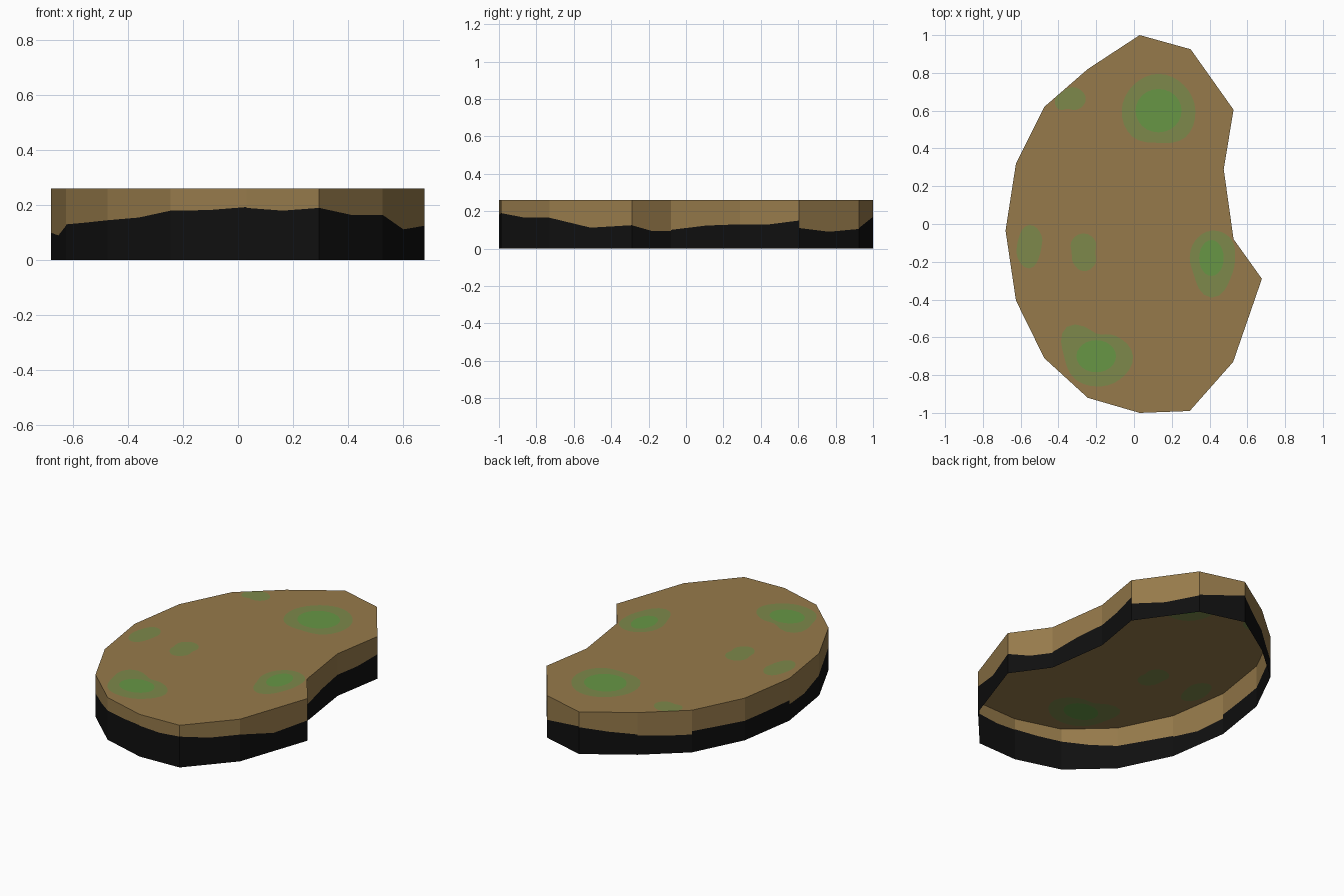
import bpy, bmesh, math
from mathutils import Vector

if "Cube" in bpy.data.objects:
    bpy.data.objects.remove(bpy.data.objects["Cube"])

H = 0.26


def material(name, rgb):
    m = bpy.data.materials.new(name)
    m.diffuse_color = (*rgb, 1)
    m.use_nodes = True
    m.node_tree.nodes["Principled BSDF"].inputs["Base Color"].default_value = m.diffuse_color
    return m


MATS = [material("earth brown", (0.305, 0.195, 0.07)),
        material("olive moss", (0.205, 0.25, 0.07)),
        material("moss green", (0.135, 0.305, 0.06)),
        material("black base", (0.005, 0.005, 0.005))]


def finish(bm, name):
    me = bpy.data.meshes.new(name)
    bm.to_mesh(me)
    bm.free()
    for m in MATS:
        me.materials.append(m)
    ob = bpy.data.objects.new(name, me)
    bpy.context.collection.objects.link(ob)
    return ob


# Outline, clockwise from the back: corner x, y, then the colour-line height
# at the start, middle and end of the edge leaving that corner
OUTLINE = [
    (0.03, 1.0, .17, .14, .11), (0.3, 0.925, .105, .09, .11),
    (0.527, 0.605, .15, .13, .13), (0.475, 0.29, .13, .123, .10),
    (0.527, -0.08, .095, .095, .125), (0.677, -0.29, .125, .112, .165),
    (0.525, -0.73, .165, .165, .19), (0.295, -0.99, .19, .18, .19),
    (0.03, -1.0, .193, .182, .18), (-0.245, -0.92, .18, .155, .145),
    (-0.475, -0.71, .145, .137, .13), (-0.625, -0.405, .125, .09, .10),
    (-0.68, -0.035, .125, .12, .12), (-0.625, 0.32, .12, .125, .13),
    (-0.475, 0.62, .11, .11, .12), (-0.245, 0.82, .125, .14, .165)]

# Side wall: brown above, black below a wavy line (open underneath)
bm = bmesh.new()
for i, (x, y, h0, h1, h2) in enumerate(OUTLINE):
    a = Vector((x, y, 0))
    b = Vector((*OUTLINE[(i + 1) % len(OUTLINE)][:2], 0))
    cols = []
    for t, h in ((0, h0), (0.5, h1), (1, h2)):
        p = a.lerp(b, t)
        cols.append([bm.verts.new((p.x, p.y, z)) for z in (0, h, H)])
    for p, q in zip(cols, cols[1:]):
        for k, mat in ((0, 3), (1, 0)):
            bm.faces.new((q[k], p[k], p[k + 1], q[k + 1])).material_index = mat
bmesh.ops.remove_doubles(bm, verts=bm.verts, dist=0.0005)
finish(bm, "side_wall")

# Top: moss patches cut into the brown face
# centre, radii every 45 degrees from +x, optional core ellipse
PATCHES = [
    ((.13, .60), (.195, .19, .195, .19, .195, .195, .17, .20), (.122, .115)),
    ((.41, -.18), (.125, .145, .145, .125, .115, .13, .21, .145), (.065, .095)),
    ((-.2, -.7), (.195, .15, .12, .22, .17, .165, .16, .175), (.105, .085)),
    ((-.555, -.12), (.065, .09, .115, .075, .065, .085, .115, .075), None),
    ((-.265, -.15), (.06, .085, .1, .09, .065, .08, .1, .085), None),
    ((-.35, .66), (.095, .08, .06, .048, .068, .072, .05, .075), None)]


def blob(c, radii, steps=4):
    """Closed smooth curve through radii spaced evenly around a centre."""
    n, pts = len(radii), []
    for i in range(n):
        p0, p1, p2, p3 = (radii[(i + k) % n] for k in (-1, 0, 1, 2))
        for s in range(steps):
            t = s / steps
            r = p1 + 0.5 * t * (p2 - p0 + t * (2*p0 - 5*p1 + 4*p2 - p3
                                + t * (3*p1 - p0 - 3*p2 + p3)))
            a = (i + t) * math.tau / n
            pts.append((c[0] + r * math.cos(a), c[1] + r * math.sin(a)))
    return pts


bm = bmesh.new()


def loop(pts):
    vs = [bm.verts.new((x, y, H)) for x, y in pts]
    return [bm.edges.new((vs[i - 1], vs[i])) for i in range(len(vs))]


def fill(edges, mat):
    res = bmesh.ops.triangle_fill(bm, edges=edges, use_beauty=True,
                                  use_dissolve=False, normal=(0, 0, 1))
    for f in res["geom"]:
        if isinstance(f, bmesh.types.BMFace):
            f.material_index = mat
            f.normal_update()
            if f.normal.z < 0:
                f.normal_flip()


brown_edges = loop([p[:2] for p in OUTLINE])
for c, radii, core in PATCHES:
    rim = loop(blob(c, radii))
    brown_edges += rim
    inner = []
    if core:
        inner = loop([(c[0] + core[0] * math.cos(k * math.tau / 24),
                       c[1] + core[1] * math.sin(k * math.tau / 24))
                      for k in range(24)])
        fill(inner, 2)
    fill(rim + inner, 1)
fill(brown_edges, 0)
finish(bm, "top_surface")
